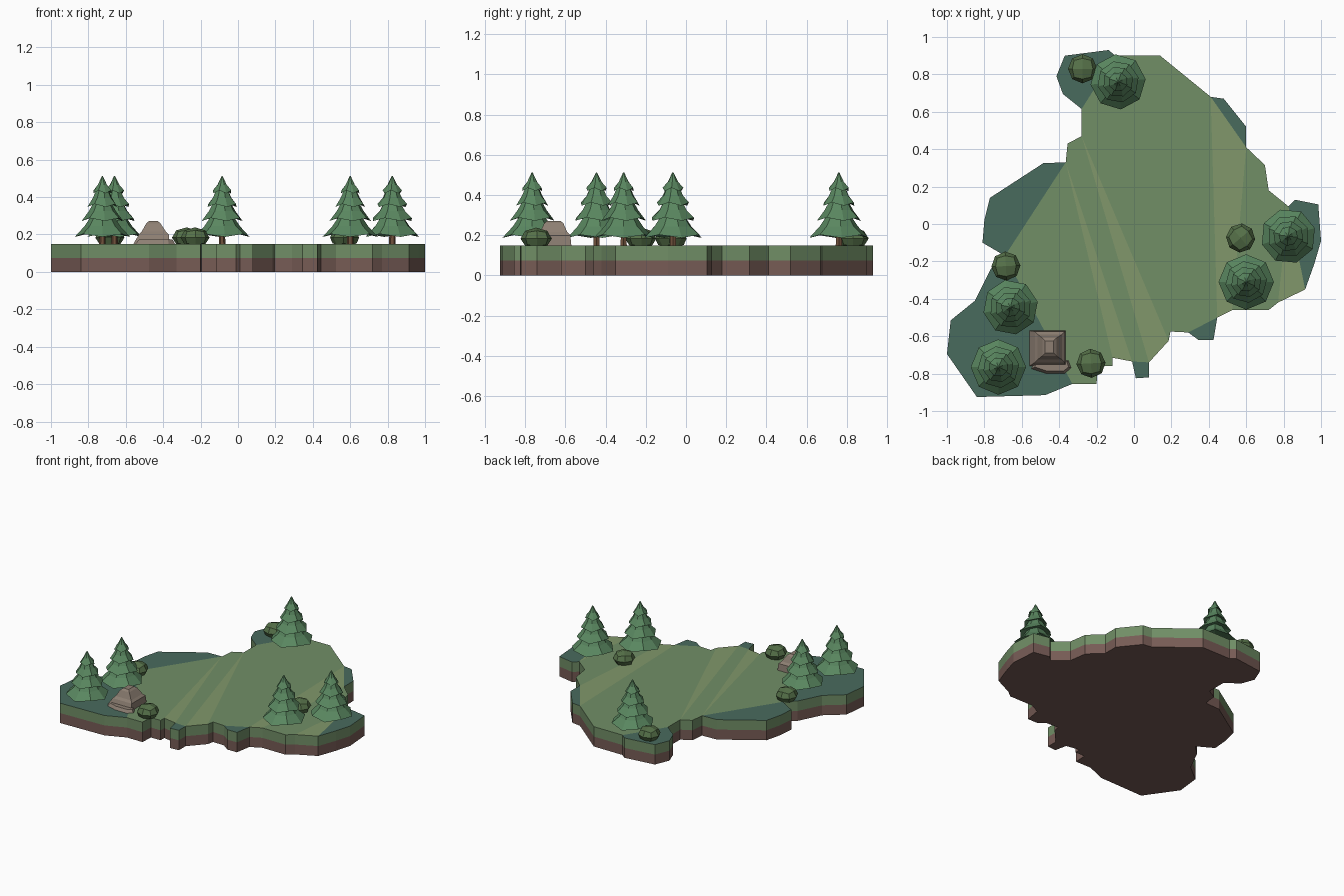
import bpy, bmesh, math
from mathutils import Vector

if "Cube" in bpy.data.objects:
    bpy.data.objects.remove(bpy.data.objects["Cube"])


def mat(name, r, g, b):
    m = bpy.data.materials.new(name)
    m.diffuse_color = [(c / 255) ** 2.2 for c in (r, g, b)] + [1]
    m.use_nodes = True
    m.node_tree.nodes["Principled BSDF"].inputs["Base Color"].default_value = m.diffuse_color
    return m


GRASS = mat("grass", 112, 141, 102)
LIGHT = mat("light_grass", 128, 150, 106)
TEAL = mat("dark_grass", 74, 106, 94)
SOIL = mat("soil", 118, 92, 86)
LEAF = mat("pine_green", 90, 134, 96)
BUSH = mat("bush_green", 86, 112, 74)
BARK = mat("bark", 112, 82, 62)
STONE = mat("stone", 140, 126, 114)


def finish(name, bm, mats):
    bmesh.ops.recalc_face_normals(bm, faces=bm.faces)
    me = bpy.data.meshes.new(name)
    bm.to_mesh(me)
    bm.free()
    for m in mats:
        me.materials.append(m)
    ob = bpy.data.objects.new(name, me)
    bpy.context.collection.objects.link(ob)
    return ob


def loft(bm, rings, mi=0):
    """Skin a list of closed rings of points and cap both ends."""
    vs = [[bm.verts.new(p) for p in r] for r in rings]
    n = len(vs[0])
    faces = [bm.faces.new((a[i], a[(i + 1) % n], b[(i + 1) % n], b[i]))
             for a, b in zip(vs, vs[1:]) for i in range(n)]
    faces += [bm.faces.new(vs[0]), bm.faces.new(vs[-1])]
    for f in faces:
        f.material_index = mi


# Ground slab: outline seen from above, clockwise
OUT = [(-.37, .9), (-.136, .93), (-.1, .9), (.14, .9), (.41, .68), (.48, .67), (.6, .52),
       (.6, .41), (.7, .315), (.72, .18), (.825, .095), (.86, .13), (.985, .105), (1, -.09),
       (.965, -.21), (.915, -.35), (.77, -.42), (.72, -.46), (.525, -.46), (.445, -.5),
       (.425, -.62), (.345, -.62), (.29, -.58), (.195, -.575), (.185, -.625), (.08, -.74),
       (.08, -.82), (.01, -.825), (-.01, -.735), (-.115, -.715), (-.115, -.76), (-.195, -.76),
       (-.2, -.855), (-.33, -.855), (-.475, -.915), (-.84, -.925), (-1, -.695), (-.98, -.515),
       (-.85, -.41), (-.765, -.24), (-.69, -.17), (-.81, -.1), (-.8, .02), (-.77, .14),
       (-.485, .325), (-.365, .33), (-.355, .43), (-.28, .47), (-.28, .615), (-.38, .695),
       (-.415, .79)]
N = len(OUT)
bm = bmesh.new()
bot, mid, top = [[bm.verts.new((x, y, z)) for x, y in OUT] for z in (0, .075, .15)]
bm.faces.new(bot).material_index = 3
bm.faces.new(top)
# Colour patches: split the lawn along chords between outline points
for a, b in [(48, 2), (4, 7), (10, 15), (19, 22), (25, 28), (33, 40), (40, 45), (7, 18),
             (4, 19), (10, 16), (45, 29), (45, 28), (47, 25), (47, 24)]:
    f = next(f for f in bm.faces if top[a] in f.verts[:] and top[b] in f.verts[:])
    bmesh.utils.face_split(f, top[a], top[b])
index = {v: i for i, v in enumerate(top)}
for f in bm.faces:
    ids = {index.get(v) for v in f.verts}
    if None in ids:
        continue
    if ids & {0, 5, 12, 20, 26, 35, 42}:
        f.material_index = 2
    elif ids in ({4, 7, 18, 19}, {10, 15, 16}, {45, 28, 29}, {47, 24, 25}):
        f.material_index = 1
for lo, hi, mi in ((bot, mid, 3), (mid, top, 0)):
    for i in range(N):
        j = (i + 1) % N
        bm.faces.new((lo[i], lo[j], hi[j], hi[i])).material_index = mi
finish("ground", bm, [GRASS, LIGHT, TEAL, SOIL])


def ring(r, z, turn=0, wave=0, n=8):
    return [(r * math.cos(turn + i * math.tau / n), r * math.sin(turn + i * math.tau / n),
             z + (wave if i % 2 else -wave)) for i in range(n)]


# Pine trees: trunk and four flared tiers
def tree(k, x, y, turn):
    bm = bmesh.new()
    loft(bm, [ring(.018, .148, n=6), ring(.015, .22, n=6)], 1)
    tiers = [(.148, .195, .055, .305), (.112, .28, .042, .38),
             (.082, .355, .03, .445), (.052, .428, .003, .512)]
    for i, (r, z, r2, z2) in enumerate(tiers):
        t = turn + i * .12
        loft(bm, [ring(r * .3, z + .02, t), ring(r, z, t, .008),
                  ring((r + r2) * .47, z * .55 + z2 * .45, t), ring(r2, z2, t)])
    finish(f"pine_tree_{k}", bm, [LEAF, BARK]).location = (x, y, 0)


for k, t in enumerate([(-.085, .76, .1), (.825, -.065, .3), (.6, -.31, .0),
                       (-.66, -.445, .2), (-.725, -.765, .0)]):
    tree(k + 1, *t)

# Bushes: rounded subdivided cubes, flat underneath
for k, (x, y, turn) in enumerate([(-.275, .83, 0), (.57, -.075, .7),
                                  (-.685, -.225, .05), (-.23, -.745, .05)]):
    bm = bmesh.new()
    bmesh.ops.create_cube(bm, size=2)
    bmesh.ops.subdivide_edges(bm, edges=bm.edges[:], cuts=1, use_grid_fill=True)
    for v in bm.verts:
        d = v.co.normalized()
        v.co = Vector((d.x * .078, d.y * .078, max(d.z * .055, -.035)))
    ob = finish(f"bush_{k + 1}", bm, [BUSH])
    ob.location = (x, y, .183)
    ob.rotation_euler.z = turn


# Rock: stepped block with a low ledge in front
def rect(z, x0, x1, y0, y1):
    return [(x0, y0, z), (x1, y0, z), (x1, y1, z), (x0, y1, z)]


bm = bmesh.new()
loft(bm, [rect(.148, -.56, -.365, -.76, -.57), rect(.2, -.53, -.37, -.74, -.575),
          rect(.215, -.515, -.385, -.725, -.59), rect(.26, -.49, -.415, -.705, -.61),
          rect(.272, -.475, -.43, -.69, -.625)])
loft(bm, [[(-.55, -.775, .148), (-.47, -.8, .148), (-.37, -.8, .148), (-.335, -.77, .148),
           (-.35, -.73, .148), (-.53, -.73, .148)],
          [(-.53, -.765, .172), (-.47, -.785, .172), (-.375, -.785, .172), (-.35, -.765, .172),
           (-.36, -.735, .172), (-.52, -.735, .172)]])
finish("rock", bm, [STONE])
